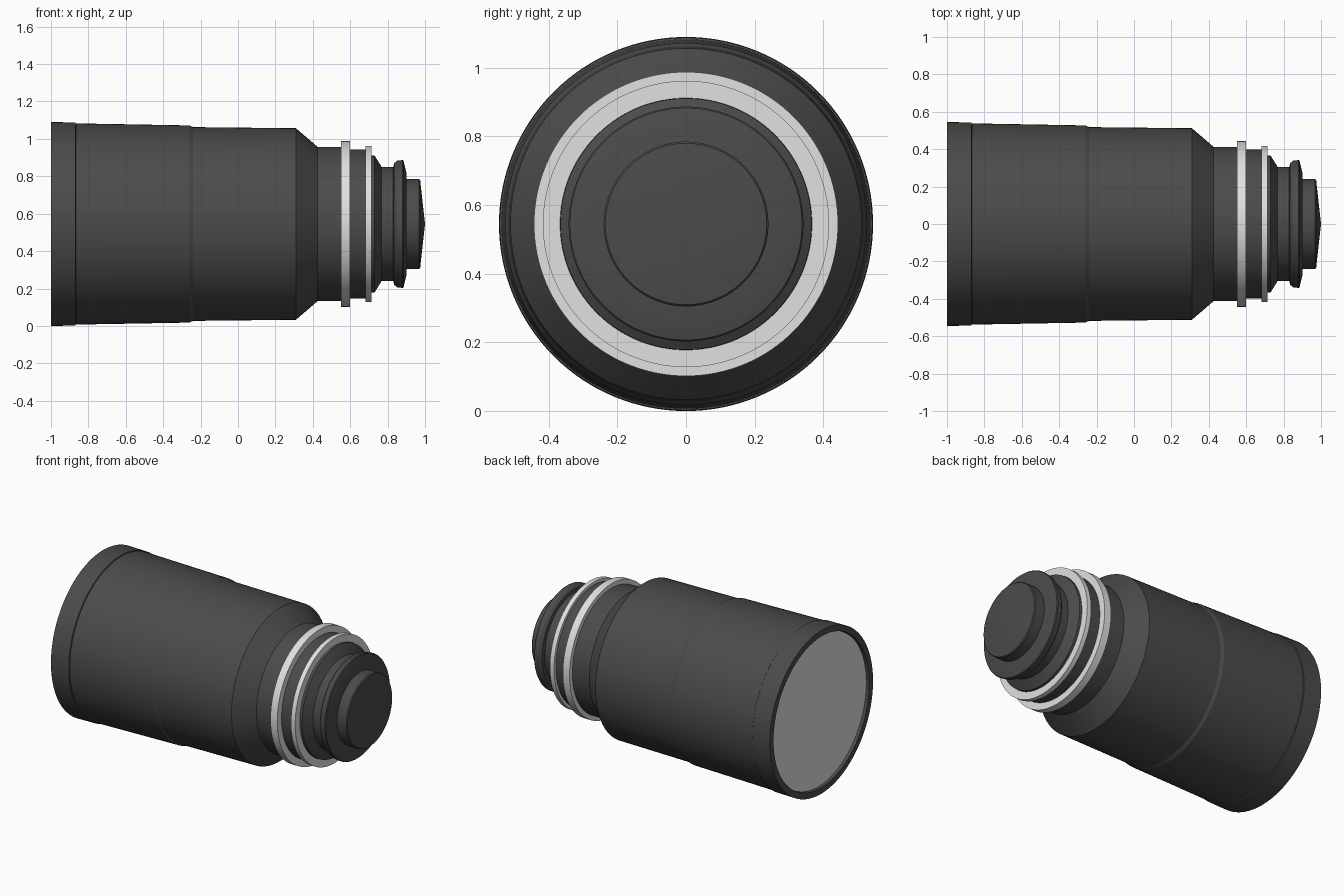
import bpy, bmesh, math

if "Cube" in bpy.data.objects:
    bpy.data.objects.remove(bpy.data.objects["Cube"])

AXIS_Z = 0.545   # height of the lens axis above the ground
SEG = 128


def material(name, v):
    m = bpy.data.materials.new(name)
    m.diffuse_color = (v, v, v, 1)
    m.use_nodes = True
    m.node_tree.nodes["Principled BSDF"].inputs["Base Color"].default_value = m.diffuse_color
    return m


dark = material("dark grey", 0.07)
light = material("light grey", 0.75)


def lathe(name, profile, mat, closed=False):
    """Revolve (x, radius) points about the horizontal axis."""
    bm = bmesh.new()
    rings = []
    for x, r in profile:
        if r == 0:
            rings.append([bm.verts.new((x, 0, 0))] * SEG)
        else:
            rings.append([bm.verts.new((x, r * math.cos(2 * math.pi * i / SEG),
                                        r * math.sin(2 * math.pi * i / SEG)))
                          for i in range(SEG)])
    pairs = list(zip(rings, rings[1:]))
    if closed:
        pairs.append((rings[-1], rings[0]))
    for a, b in pairs:
        for i in range(SEG):
            j = (i + 1) % SEG
            bm.faces.new(list(dict.fromkeys((a[i], a[j], b[j], b[i]))))
    bmesh.ops.recalc_face_normals(bm, faces=bm.faces)
    me = bpy.data.meshes.new(name)
    bm.to_mesh(me)
    bm.free()
    me.materials.append(mat)
    ob = bpy.data.objects.new(name, me)
    ob.location.z = AXIS_Z
    bpy.context.collection.objects.link(ob)
    bpy.ops.object.select_all(action='DESELECT')
    ob.select_set(True)
    bpy.context.view_layer.objects.active = ob
    bpy.ops.object.shade_smooth_by_angle(angle=math.radians(20))
    return ob


# Hood rim: open band around the recessed front glass
lathe("hood_rim", [(-0.96, 0.50), (-1.0, 0.505), (-1.0, 0.545),
                   (-0.87, 0.543), (-0.866, 0.53), (-0.96, 0.53)], dark, closed=True)

# Front glass plate
lathe("front_glass", [(-0.98, 0), (-0.98, 0.503), (-0.97, 0.503), (-0.97, 0)], light)

# Main barrel with a small step, sloped shoulder and rear tube
lathe("barrel", [(-0.96, 0), (-0.96, 0.525), (-0.87, 0.525), (-0.866, 0.538),
                 (-0.26, 0.527), (-0.24, 0.518), (0.31, 0.512), (0.425, 0.413),
                 (0.56, 0.413), (0.56, 0.398), (0.70, 0.398), (0.70, 0)], dark)

# Two light mounting rings
for name, x0, x1, r in (("wide_ring", 0.55, 0.60, 0.443),
                        ("narrow_ring", 0.683, 0.714, 0.417)):
    lathe(name, [(x0, 0.34), (x0, r), (x1, r), (x1, 0.34)], light, closed=True)

# Tapered neck behind the rings
lathe("neck", [(0.70, 0), (0.70, 0.368), (0.73, 0.366), (0.768, 0.305),
               (0.85, 0.305), (0.85, 0)], dark)

# Rounded flange
lathe("flange", [(0.83, 0), (0.83, 0.305), (0.835, 0.325), (0.85, 0.338), (0.88, 0.342),
                 (0.885, 0.338), (0.90, 0.275), (0.90, 0)], dark)

# End cap with a shallow cone
lathe("end_cap", [(0.89, 0), (0.89, 0.24), (0.968, 0.24), (0.974, 0.235), (1.0, 0)], dark)
